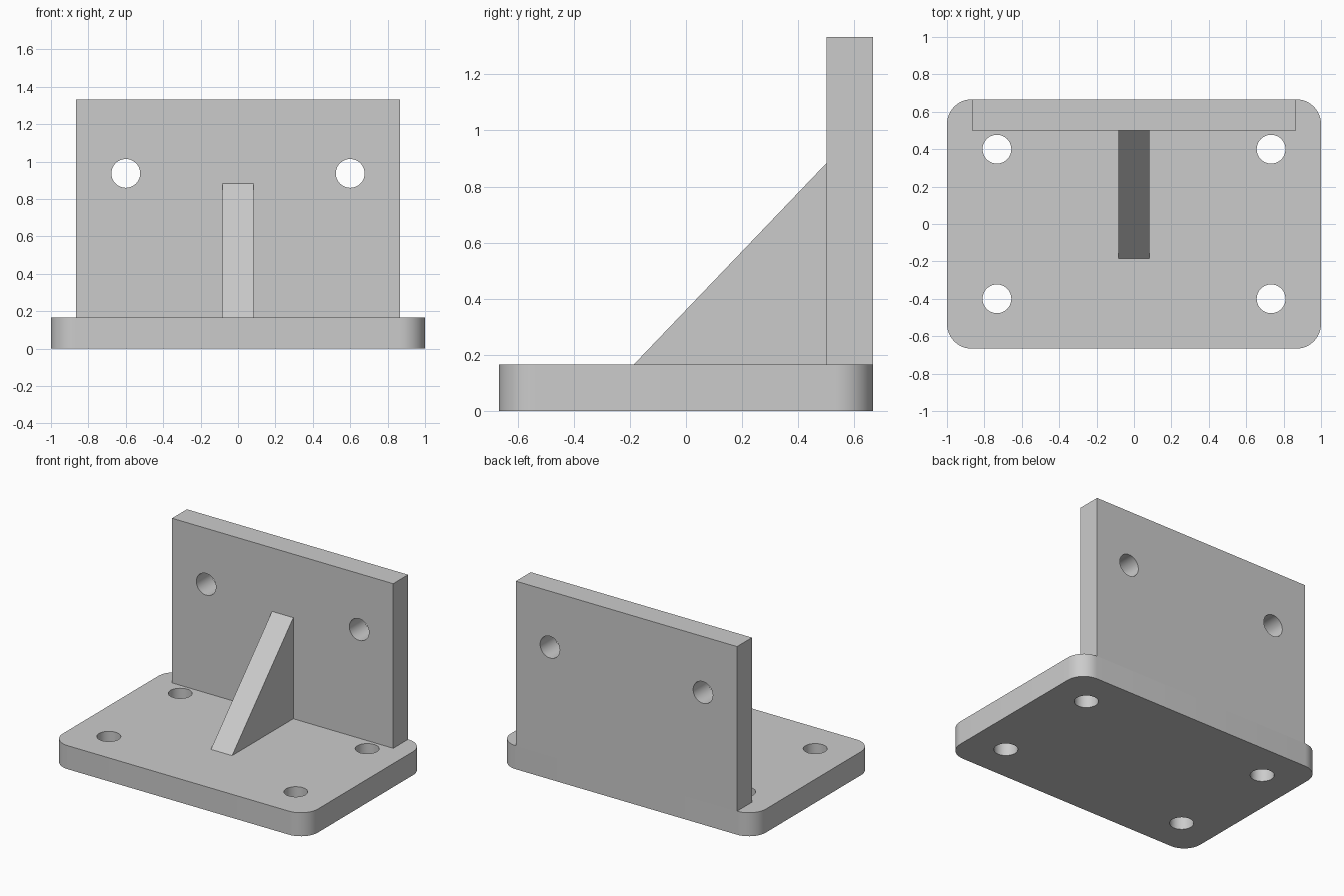
import bpy, bmesh, math
from mathutils import Vector

default_cube = bpy.data.objects.get("Cube")
if default_cube:
    bpy.data.objects.remove(default_cube, do_unlink=True)

# One plain grey for the whole bracket
GREY = (0.6, 0.6, 0.6, 1)
grey = bpy.data.materials.new("light grey")
grey.use_nodes = True
grey.diffuse_color = GREY
grey.node_tree.nodes["Principled BSDF"].inputs["Base Color"].default_value = GREY

THICK = 1 / 6
HALF_DEPTH = 2 / 3
CORNER = 0.133
HOLE = 0.077


def arc(cx, cy, radius, start, sweep, steps):
    angles = [start + sweep * i / steps for i in range(steps + 1)]
    return [(cx + radius * math.cos(a), cy + radius * math.sin(a)) for a in angles]


def circle(cx, cy):
    return arc(cx, cy, HOLE, 0, math.tau, 48)[:-1]


def solid(name, loops, origin, u, v, depth):
    """Fill an outline with holes in the u-v plane and extrude it by depth."""
    origin, u, v, depth = map(Vector, (origin, u, v, depth))
    bm = bmesh.new()
    edges = []
    for loop in loops:
        verts = [bm.verts.new(origin + u * a + v * b) for a, b in loop]
        edges += [bm.edges.new((verts[i - 1], verts[i])) for i in range(len(verts))]
    bmesh.ops.triangle_fill(bm, use_beauty=True, edges=edges, normal=u.cross(v))
    result = bmesh.ops.extrude_face_region(bm, geom=bm.faces[:])
    moved = [g for g in result["geom"] if isinstance(g, bmesh.types.BMVert)]
    bmesh.ops.translate(bm, vec=depth, verts=moved)
    bmesh.ops.recalc_face_normals(bm, faces=bm.faces[:])
    mesh = bpy.data.meshes.new(name)
    bm.to_mesh(mesh)
    bm.free()
    mesh.materials.append(grey)
    obj = bpy.data.objects.new(name, mesh)
    bpy.context.collection.objects.link(obj)
    bpy.ops.object.select_all(action="DESELECT")
    obj.select_set(True)
    bpy.context.view_layer.objects.active = obj
    bpy.ops.object.shade_smooth_by_angle(angle=math.radians(30))
    return obj


X, Y, Z = (1, 0, 0), (0, 1, 0), (0, 0, 1)

# Base plate: rounded rectangle with four bolt holes
outline = []
for i, (sx, sy) in enumerate([(1, 1), (-1, 1), (-1, -1), (1, -1)]):
    outline += arc(sx * (1 - CORNER), sy * (HALF_DEPTH - CORNER), CORNER,
                   i * math.pi / 2, math.pi / 2, 12)
base_holes = [circle(sx * 0.733, sy * 0.4) for sx in (-1, 1) for sy in (-1, 1)]
solid("base_plate", [outline] + base_holes, (0, 0, 0), X, Y, (0, 0, THICK))

# Upright plate: flush with the back edge, two bolt holes
w, top = 1 - CORNER, 4 / 3
upright = [(-w, THICK), (w, THICK), (w, top), (-w, top)]
upright_holes = [circle(sx * 0.6, 0.937) for sx in (-1, 1)]
solid("upright_plate", [upright] + upright_holes,
      (0, HALF_DEPTH, 0), X, Z, (0, -THICK, 0))

# Triangular gusset rib bracing the upright
front = HALF_DEPTH - THICK
rib = [(-0.185, THICK), (front, THICK), (front, 0.883)]
solid("gusset_rib", [rib], (-THICK / 2, 0, 0), Y, Z, (THICK, 0, 0))
